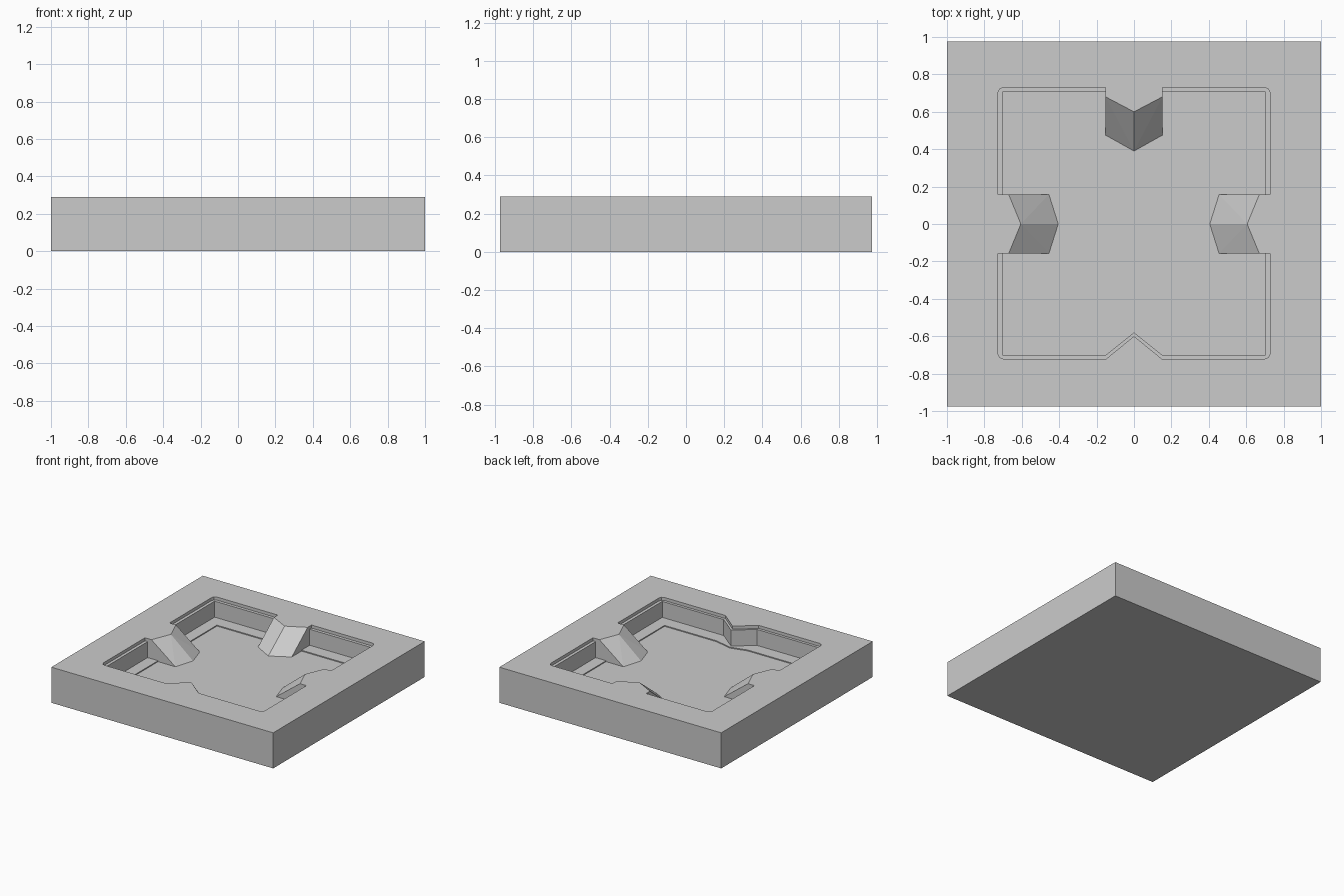
import bpy, bmesh

cube = bpy.data.objects.get("Cube")
if cube:
    bpy.data.objects.remove(cube, do_unlink=True)

TOP, RIM, LEDGE, FLOOR = 0.29, 0.265, 0.135, 0.127

# One plain grey material
grey = bpy.data.materials.new("plain_grey")
grey.use_nodes = True
grey.diffuse_color = (0.6, 0.6, 0.6, 1)
grey.node_tree.nodes["Principled BSDF"].inputs["Base Color"].default_value = (0.6, 0.6, 0.6, 1)


def make_object(name, bm):
    bmesh.ops.recalc_face_normals(bm, faces=bm.faces[:])
    mesh = bpy.data.meshes.new(name)
    bm.to_mesh(mesh)
    bm.free()
    mesh.materials.append(grey)
    obj = bpy.data.objects.new(name, mesh)
    bpy.context.collection.objects.link(obj)
    return obj


def prism(name, outline, low, high):
    """Extrude a flat outline from low to high."""
    bm = bmesh.new()
    face = bm.faces.new([bm.verts.new((x, y, low)) for x, y in outline])
    lifted = bmesh.ops.extrude_face_region(bm, geom=[face])["geom"]
    for v in lifted:
        if isinstance(v, bmesh.types.BMVert):
            v.co.z = high
    return make_object(name, bm)


def pocket_outline(half_x, back, front, notch, half_notch, chamfer=0):
    """Rectangle whose front edge is pushed in to a central point."""
    half = [(0, notch), (half_notch, front)]
    if chamfer:
        c, m = chamfer, chamfer * 0.3
        half += [(half_x - c, front), (half_x - m, front + m), (half_x, front + c),
                 (half_x, back - c), (half_x - m, back - m), (half_x - c, back)]
    else:
        half += [(half_x, front), (half_x, back)]
    return half + [(-x, y) for x, y in reversed(half[1:])]


def ramp(name, place, half_width, top_side, top_mid, foot_side, foot_mid):
    """Wedge with a pointed face, sloping from the rim to the pocket floor."""
    points = []
    for s in (-half_width, half_width):
        points += [(s, 0.85, TOP), (s, 0.85, 0.05), (s, top_side, TOP),
                   (s, foot_side, FLOOR), (s, foot_side, 0.05)]
    points += [(0, top_mid, TOP), (0, foot_mid, FLOOR), (0, foot_mid, 0.05)]
    bm = bmesh.new()
    for s, d, z in points:
        bm.verts.new((*place(s, d), z))
    bmesh.ops.convex_hull(bm, input=bm.verts[:])
    return make_object(name, bm)


# Block, stepped pocket cutters and ramps
block = prism("block", [(-1, -0.975), (1, -0.975), (1, 0.975), (-1, 0.975)], 0, TOP)
cutters = [
    prism("rim_cutter", pocket_outline(0.728, 0.73, -0.722, -0.60, 0.15, 0.03), RIM, 0.5),
    prism("wall_cutter", pocket_outline(0.704, 0.705, -0.70, -0.58, 0.15), LEDGE, 0.52),
    prism("floor_cutter", pocket_outline(0.61, 0.60, -0.595, -0.56, 0.14), FLOOR, 0.54),
]
ramps = [
    ramp("back_ramp", lambda s, d: (s, d), 0.152, 0.68, 0.60, 0.475, 0.39),
    ramp("left_ramp", lambda s, d: (d, s), 0.158, 0.67, 0.605, 0.455, 0.405),
    ramp("right_ramp", lambda s, d: (-d, s), 0.158, 0.67, 0.605, 0.455, 0.405),
]

# Carve the pocket, then join the ramps
for helper, operation in [(c, "DIFFERENCE") for c in cutters] + [(r, "UNION") for r in ramps]:
    mod = block.modifiers.new(helper.name, "BOOLEAN")
    mod.operation, mod.object, mod.solver = operation, helper, "EXACT"
bpy.context.view_layer.update()
graph = bpy.context.evaluated_depsgraph_get()
carved = bpy.data.meshes.new_from_object(block.evaluated_get(graph))
block.modifiers.clear()
block.data = carved
block.name = "pocketed_block"
for helper in cutters + ramps:
    bpy.data.objects.remove(helper, do_unlink=True)
